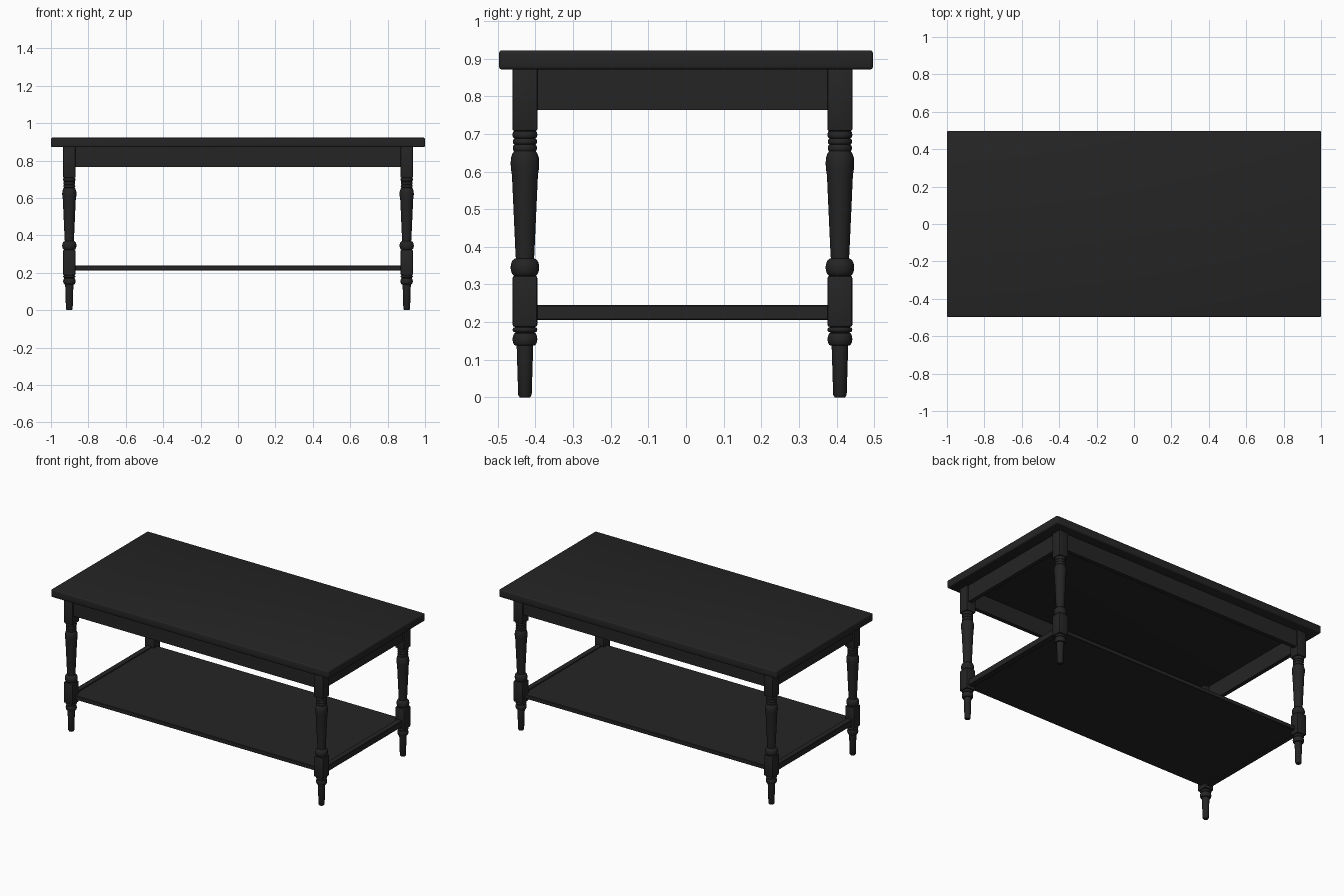
import bpy, bmesh, math
from mathutils import Matrix, Vector

if "Cube" in bpy.data.objects:
    bpy.data.objects.remove(bpy.data.objects["Cube"])

black = bpy.data.materials.new("black_painted_wood")
black.diffuse_color = (0.018, 0.018, 0.018, 1)
black.use_nodes = True
black.node_tree.nodes["Principled BSDF"].inputs["Base Color"].default_value = black.diffuse_color

LEG_X = 0.902
FRONT_Y, BACK_Y = -0.428, 0.409
MID_Y = (FRONT_Y + BACK_Y) / 2
HALF = 0.033          # half width of the square leg blocks


def finish(name, bm):
    bmesh.ops.recalc_face_normals(bm, faces=bm.faces)
    me = bpy.data.meshes.new(name)
    bm.to_mesh(me)
    bm.free()
    me.materials.append(black)
    ob = bpy.data.objects.new(name, me)
    bpy.context.collection.objects.link(ob)
    bpy.ops.object.select_all(action='DESELECT')
    ob.select_set(True)
    bpy.context.view_layer.objects.active = ob
    bpy.ops.object.shade_smooth_by_angle(angle=math.radians(35))
    return ob


def add_box(bm, x, y, z, bevel=0.0, segments=1):
    part = bmesh.new()
    bmesh.ops.create_cube(part, size=1)
    size = Vector((x[1] - x[0], y[1] - y[0], z[1] - z[0]))
    mid = Vector((x[0] + x[1], y[0] + y[1], z[0] + z[1])) / 2
    bmesh.ops.transform(part, matrix=Matrix.Translation(mid) @ Matrix.Diagonal(size.to_4d()),
                        verts=part.verts)
    if bevel:
        bmesh.ops.bevel(part, geom=part.edges[:], offset=bevel, segments=segments,
                        profile=0.5, affect='EDGES')
    tmp = bpy.data.meshes.new("tmp")
    part.to_mesh(tmp)
    part.free()
    bm.from_mesh(tmp)
    bpy.data.meshes.remove(tmp)


def box(name, *args, **kw):
    bm = bmesh.new()
    add_box(bm, *args, **kw)
    return finish(name, bm)


def add_lathe(bm, profile, sides=32):
    rings = []
    for r, z in profile:
        rings.append([bm.verts.new((r * math.cos(2 * math.pi * i / sides),
                                    r * math.sin(2 * math.pi * i / sides), z))
                      for i in range(sides)])
    for a, b in zip(rings, rings[1:]):
        for i in range(sides):
            j = (i + 1) % sides
            bm.faces.new((a[i], a[j], b[j], b[i]))
    bm.faces.new(rings[0][::-1])
    bm.faces.new(rings[-1])


def bead(r_in, r_out, z0, z1, n=6):
    """Half-round bulge between two heights."""
    return [(r_in + (r_out - r_in) * math.sin(math.pi * i / n),
             (z0 + z1) / 2 - (z1 - z0) / 2 * math.cos(math.pi * i / n)) for i in range(n + 1)]


# Turned profiles: tapered foot with collars, and the spindle between the blocks
foot = [(0.014, 0.0), (0.018, 0.006), (0.022, 0.137)]
foot += bead(0.024, 0.033, 0.137, 0.172) + bead(0.027, 0.033, 0.173, 0.186) + [(0.031, 0.2)]
spindle = [(0.027, 0.315)] + bead(0.024, 0.038, 0.321, 0.369, 10)
spindle += [(0.025, 0.38), (0.0345, 0.59), (0.037, 0.605), (0.038, 0.622), (0.037, 0.636),
            (0.033, 0.648), (0.029, 0.654)]
spindle += bead(0.028, 0.032, 0.654, 0.671) + bead(0.028, 0.032, 0.672, 0.687)
spindle += bead(0.028, 0.033, 0.688, 0.708) + [(0.029, 0.72)]

# Legs
for x, side in ((-LEG_X, "left"), (LEG_X, "right")):
    for y, end in ((FRONT_Y, "front"), (BACK_Y, "back")):
        bm = bmesh.new()
        add_lathe(bm, foot)
        add_lathe(bm, spindle)
        h = (-HALF, HALF)
        add_box(bm, h, h, (0.187, 0.323), bevel=0.006, segments=2)
        add_box(bm, h, h, (0.708, 0.875), bevel=0.004, segments=2)
        ob = finish(f"{end}_{side}_leg", bm)
        ob.location = (x, y, 0)

# Table top
box("table_top", (-1, 1), (-0.497, 0.497), (0.871, 0.922), bevel=0.008, segments=3)

# Apron boards between the upper leg blocks
ix = LEG_X - HALF + 0.005
for y, s, name in ((FRONT_Y, -1, "front"), (BACK_Y, 1, "back")):
    ys = sorted((y + s * 0.022, y - s * 0.004))
    box(f"{name}_apron", (-ix, ix), ys, (0.764, 0.873))
for s, name in ((-1, "left"), (1, "right")):
    xs = sorted((s * (LEG_X + 0.022), s * (LEG_X - 0.004)))
    box(f"{name}_apron", xs, (FRONT_Y + 0.028, BACK_Y - 0.028), (0.764, 0.873))
    # End rail carrying the shelf
    xr = sorted((s * (LEG_X + 0.018), s * (LEG_X - 0.018)))
    box(f"{name}_shelf_rail", xr, (FRONT_Y + 0.028, BACK_Y - 0.028), (0.206, 0.245), bevel=0.002)

# Lower shelf
box("lower_shelf", (-LEG_X + 0.01, LEG_X - 0.01), (FRONT_Y - 0.005, BACK_Y + 0.005),
    (0.213, 0.239), bevel=0.002)
